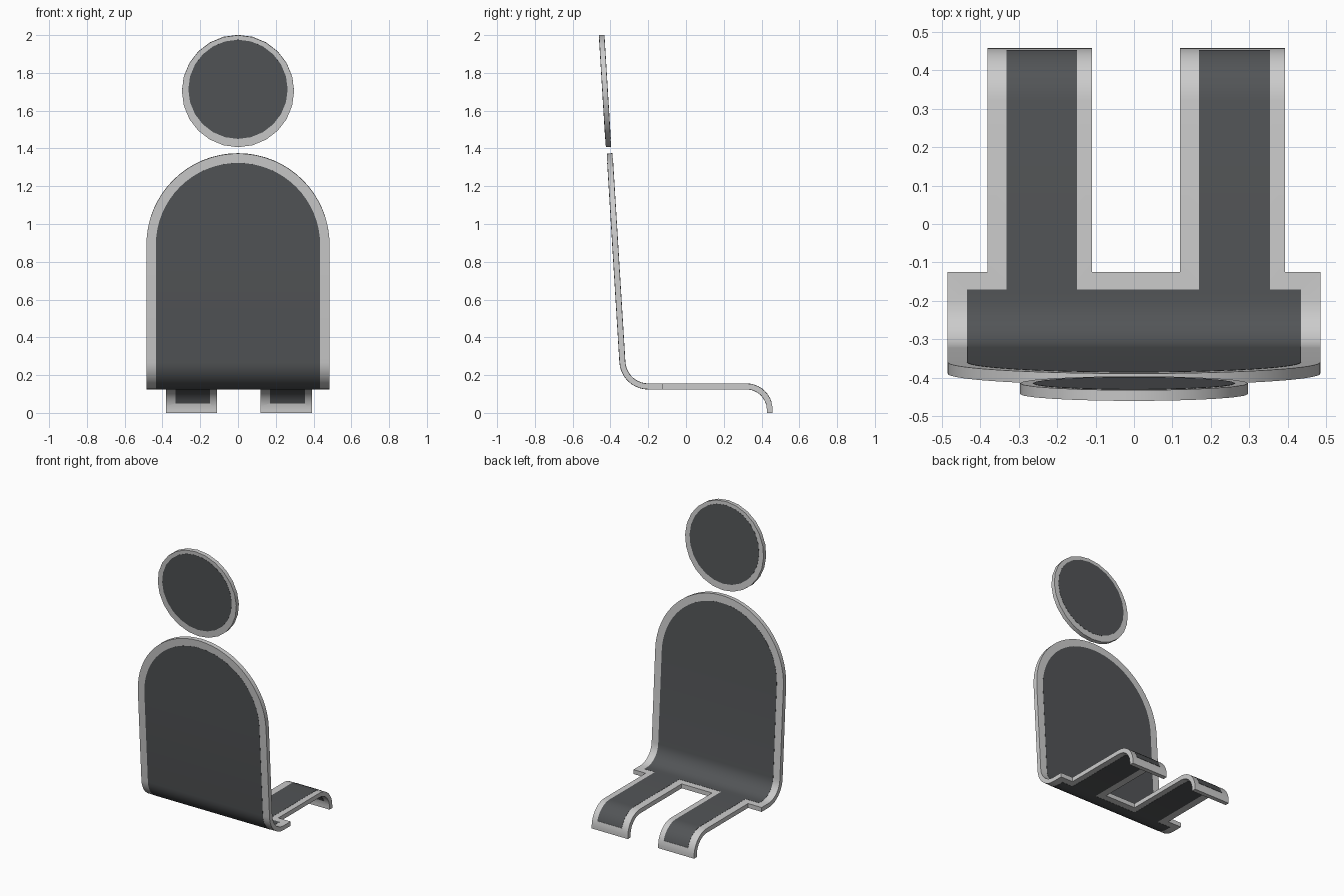
import bpy, bmesh
from math import pi, sin, cos, radians
from mathutils import Vector

if "Cube" in bpy.data.objects:
    bpy.data.objects.remove(bpy.data.objects["Cube"])

# Side profile (y, z): lower leg tip -> knee bend -> seat -> hip bend -> reclined back
TILT = radians(3.5)
R1, R2, Z0 = 0.123, 0.137, 0.14
TIP = Z0 - R1                       # straight length under the knee bend
KNEE = TIP + R1 * pi / 2            # profile length at end of knee bend
HIP = KNEE + 0.32 + 0.2             # start of hip bend
BACK = HIP + R2 * (pi / 2 - TILT)   # start of straight back
BZ = Z0 + R2 - R2 * sin(TILT)


def profile(s):
    if s < TIP:
        return 0.32 + R1, s
    if s < KNEE:
        a = (s - TIP) / R1
        return 0.32 + R1 * cos(a), TIP + R1 * sin(a)
    if s < HIP:
        return 0.32 - (s - KNEE), Z0
    if s < BACK:
        a = (s - HIP) / R2
        return -0.2 - R2 * sin(a), Z0 + R2 - R2 * cos(a)
    d = s - BACK
    return -0.2 - R2 * cos(TILT) - d * sin(TILT), BZ + d * cos(TILT)


def s_seat(y):
    return KNEE + 0.32 - y


def s_back(z):
    return BACK + (z - BZ) / cos(TILT)


dark = bpy.data.materials.new("dark_panel")
dark.diffuse_color = (0.085, 0.09, 0.095, 1)
dark.use_nodes = True
dark.node_tree.nodes["Principled BSDF"].inputs["Base Color"].default_value = dark.diffuse_color


def sheet(name, loops, thickness, mat=None, dy=0.0):
    """Fill flat outlines (x, s), slice at the bends, wrap on the profile, thicken."""
    bm = bmesh.new()
    for loop in loops:
        vs = [bm.verts.new((x, s, 0)) for x, s in loop]
        for a, b in zip(vs, vs[1:] + vs[:1]):
            bm.edges.new((a, b))
    bmesh.ops.triangle_fill(bm, use_beauty=True, use_dissolve=False,
                            edges=bm.edges[:], normal=(0, 0, 1))
    n = 10
    cuts = [TIP + (KNEE - TIP) * i / n for i in range(n + 1)]
    cuts += [HIP + (BACK - HIP) * i / n for i in range(n + 1)]
    for c in cuts:
        bmesh.ops.bisect_plane(bm, geom=bm.verts[:] + bm.edges[:] + bm.faces[:],
                               dist=1e-5, plane_co=(0, c, 0), plane_no=(0, 1, 0))
    for v in bm.verts:
        y, z = profile(v.co.y)
        v.co = Vector((v.co.x, y + dy, z))
    bmesh.ops.recalc_face_normals(bm, faces=bm.faces[:])
    me = bpy.data.meshes.new(name)
    bm.to_mesh(me)
    bm.free()
    ob = bpy.data.objects.new(name, me)
    bpy.context.collection.objects.link(ob)
    if mat:
        me.materials.append(mat)
    mod = ob.modifiers.new("thickness", 'SOLIDIFY')
    mod.thickness, mod.offset, mod.use_even_offset = thickness, 0, True
    bpy.ops.object.select_all(action='DESELECT')
    ob.select_set(True)
    bpy.context.view_layer.objects.active = ob
    bpy.ops.object.modifier_apply(modifier=mod.name)
    bpy.ops.object.shade_smooth_by_angle(angle=radians(20))
    return ob


def body(w, shoulder, hip_y, legs, s_end):
    """Outline of two legs, hips and an arched back."""
    h = s_seat(hip_y)
    (a, b), (c, d) = legs
    pts = [(-w, h), (a, h), (a, s_end), (b, s_end), (b, h),
           (c, h), (c, s_end), (d, s_end), (d, h), (w, h)]
    n = 32
    return pts + [(w * cos(pi * i / n), s_back(shoulder) + w * sin(pi * i / n))
                  for i in range(n + 1)]


def circle(r, z, n=24):
    return [(r * cos(2 * pi * i / n), s_back(z) + r * sin(2 * pi * i / n))
            for i in range(n)]


# Body frame and its inset panel
outer = body(0.485, 0.89, -0.125, [(-0.382, -0.11), (0.12, 0.393)], 0.0)
inner = body(0.435, 0.89, -0.17, [(-0.332, -0.148), (0.169, 0.354)], 0.055)
sheet("body_frame", [outer, inner], 0.03)
sheet("body_panel", [inner], 0.032, dark)

# Head ring and its panel
ring, disc = circle(0.297, 1.704), circle(0.263, 1.714)
sheet("head_ring", [ring, disc], 0.028, dy=-0.004)
sheet("head_panel", [disc], 0.03, dark, dy=-0.004)
